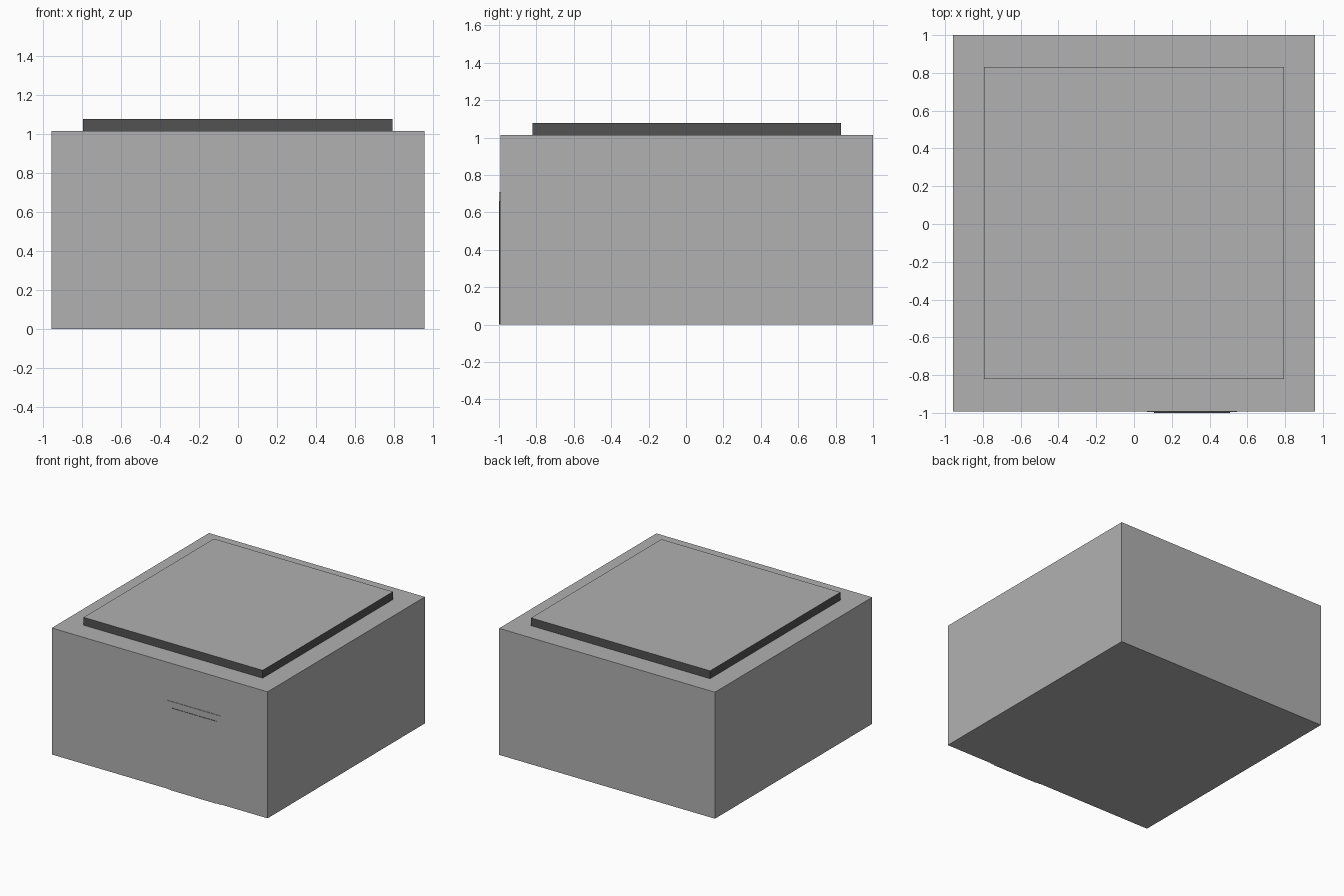
import bpy
import bmesh

if "Cube" in bpy.data.objects:
    bpy.data.objects.remove(bpy.data.objects["Cube"])


def material(name, value):
    m = bpy.data.materials.new(name)
    m.diffuse_color = (value, value, value, 1.0)
    m.use_nodes = True
    m.node_tree.nodes["Principled BSDF"].inputs["Base Color"].default_value = m.diffuse_color
    return m


LIGHT = material("light grey", 0.44)
DARK = material("dark grey", 0.085)


def box(name, lo, hi, light_axis=None):
    """Box between two corners; with light_axis only faces along that axis
    stay light and the remaining sides are dark."""
    bm = bmesh.new()
    bmesh.ops.create_cube(bm, size=1.0)
    for v in bm.verts:
        v.co = [lo[i] + (v.co[i] + 0.5) * (hi[i] - lo[i]) for i in range(3)]
    bmesh.ops.recalc_face_normals(bm, faces=bm.faces)
    bm.normal_update()
    for f in bm.faces:
        if light_axis is not None and abs(f.normal[light_axis]) < 0.5:
            f.material_index = 1
    mesh = bpy.data.meshes.new(name)
    bm.to_mesh(mesh)
    bm.free()
    mesh.materials.append(LIGHT)
    mesh.materials.append(DARK)
    obj = bpy.data.objects.new(name, mesh)
    bpy.context.collection.objects.link(obj)
    return obj


# Main block
box("building_body", (-0.957, -0.992, 0), (0.957, 1.0, 1.014))

# Raised roof slab with dark edges
box("roof_slab", (-0.795, -0.82, 1.014), (0.793, 0.83, 1.077), light_axis=2)

# Door surround and door leaf, thin plates on the front wall
box("door_frame", (0.07, -0.996, 0), (0.545, -0.992, 0.71))
box("door", (0.105, -1.0, 0), (0.508, -0.996, 0.66), light_axis=1)
